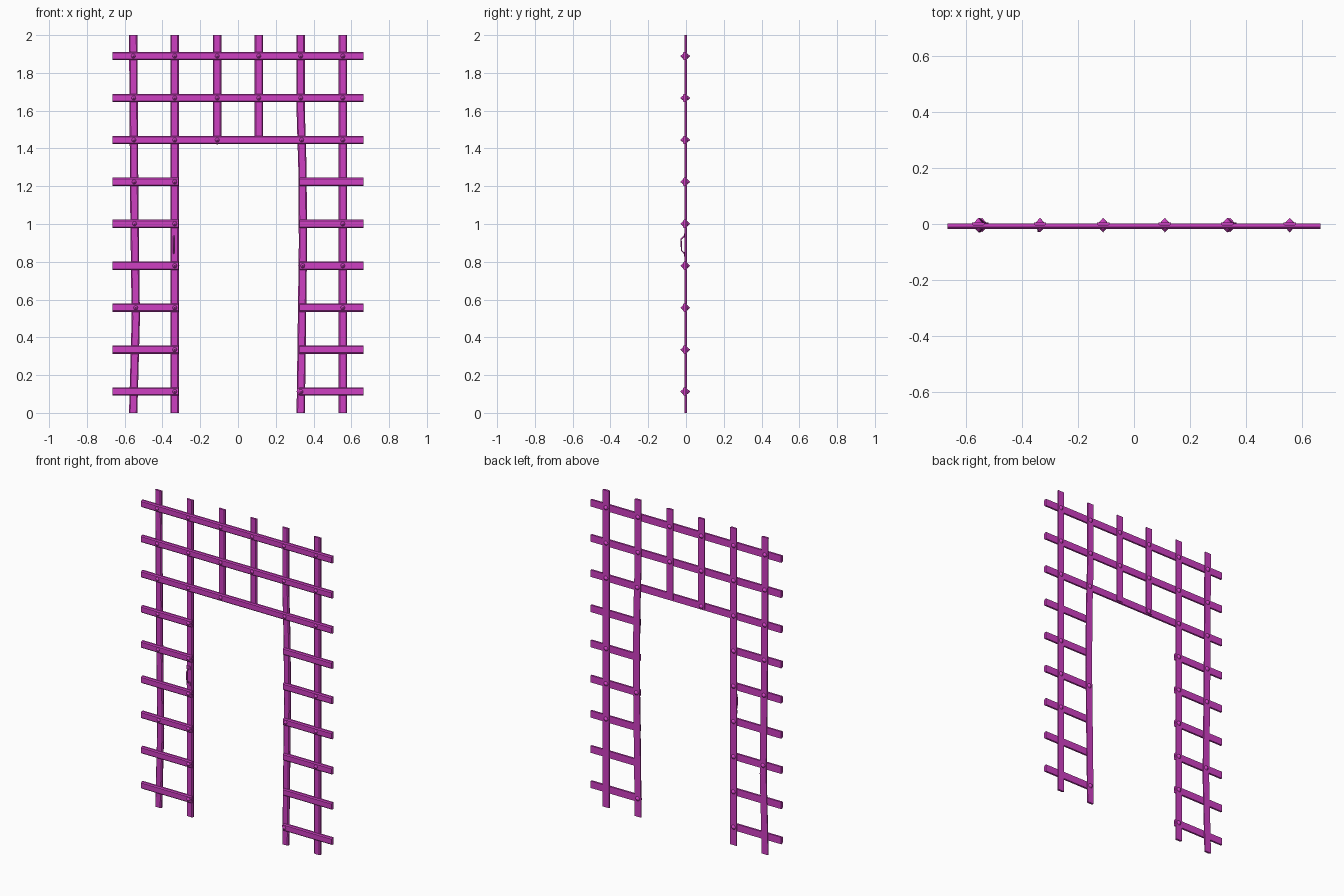
import bpy, bmesh
from math import pi, sin, cos
from mathutils import Vector

cube = bpy.data.objects.get("Cube")
if cube:
    bpy.data.objects.remove(cube, do_unlink=True)

magenta = bpy.data.materials.new("magenta paint")
magenta.use_nodes = True
colour = (0.62, 0.05, 0.54, 1)
magenta.diffuse_color = colour
magenta.node_tree.nodes["Principled BSDF"].inputs["Base Color"].default_value = colour


def add_object(name, bm):
    bmesh.ops.recalc_face_normals(bm, faces=bm.faces)
    mesh = bpy.data.meshes.new(name)
    bm.to_mesh(mesh)
    bm.free()
    mesh.materials.append(magenta)
    obj = bpy.data.objects.new(name, mesh)
    bpy.context.collection.objects.link(obj)


def slat(name, path, across, width, front, back):
    """Sweep a slat with chamfered front edges along a path."""
    bm = bmesh.new()
    h, c = width / 2, 0.006
    profile = [(-h, back), (h, back), (h, front + c), (h - c, front),
               (c - h, front), (-h, front + c)]
    rings = [[bm.verts.new(Vector(p) + Vector(across) * u + Vector((0, y, 0)))
              for u, y in profile] for p in path]
    n = len(profile)
    for a, b in zip(rings, rings[1:]):
        for i in range(n):
            j = (i + 1) % n
            bm.faces.new((a[i], a[j], b[j], b[i]))
    bm.faces.new(rings[0])
    bm.faces.new(rings[-1])
    add_object(name, bm)


# Upright slats, two of them slightly bowed
uprights = {
    "a": [(-0.555, 0), (-0.541, 0.5), (-0.549, 1.1), (-0.555, 2)],
    "b": [(-0.335, 0), (-0.335, 2)],
    "c": [(-0.11, 1.43), (-0.11, 2)],
    "d": [(0.11, 1.43), (0.11, 2)],
    "e": [(0.332, 0), (0.344, 0.9), (0.341, 1.3), (0.332, 1.6), (0.332, 2)],
    "f": [(0.555, 0), (0.555, 2)],
}
for key, pts in uprights.items():
    slat("upright_slat_" + key, [(x, 0, z) for x, z in pts], (1, 0, 0), 0.044, -0.007, 0.006)


def upright_x(key, z):
    """Centre of an upright at a given height."""
    pts = uprights[key]
    for (x0, z0), (x1, z1) in zip(pts, pts[1:]):
        if z <= z1:
            return x0 + (x1 - x0) * (z - z0) / (z1 - z0)


# Cross slats: three full rows over the opening, split rows beside it
# Each row lists the uprights that carry a nail there
nails = ["be", "b", "abf", "bef", "abf", "ab", "abcef", "abcdef", "abcdef"]
for row, keys in enumerate(nails):
    z = 0.113 + row * 0.222
    spans = [(-0.665, 0.665)] if row > 5 else [(-0.665, -0.315), (0.325, 0.665)]
    for part, (x0, x1) in enumerate(spans):
        slat(f"cross_slat_{row}_{part}", [(x0, 0, z), (x1, 0, z)], (0, 0, 1), 0.044, -0.017, 0.001)

    # Faceted nails with points at front and back
    for key in keys:
        bm = bmesh.new()
        centre = Vector((upright_x(key, z), -0.004, z))
        ring = [bm.verts.new(centre + Vector((cos(t * pi / 4), 0, sin(t * pi / 4))) * 0.024)
                for t in range(8)]
        for depth in (-0.026, 0.026):
            tip = bm.verts.new(centre + Vector((0, depth, 0)))
            for i in range(8):
                bm.faces.new((ring[i], ring[(i + 1) % 8], tip))
        add_object(f"nail_{row}_{key}", bm)

# Pull handle: a thin bow on the front of the inner upright
curve = bpy.data.curves.new("pull_handle", "CURVE")
curve.dimensions = "3D"
curve.bevel_depth = 0.004
curve.bevel_resolution = 1
curve.use_fill_caps = True
spline = curve.splines.new("POLY")
bow = [(-0.005, 0.84), (-0.024, 0.86), (-0.026, 0.92), (-0.005, 0.94)]
spline.points.add(len(bow) - 1)
for point, (y, z) in zip(spline.points, bow):
    point.co = (-0.34, y, z, 1)
curve.materials.append(magenta)
handle = bpy.data.objects.new("pull_handle", curve)
bpy.context.collection.objects.link(handle)

# Handle plates above and below the bow
for label, z in (("lower", 0.84), ("upper", 0.94)):
    bm = bmesh.new()
    bmesh.ops.create_cube(bm, size=1)
    for v in bm.verts:
        v.co = Vector((v.co.x * 0.026 - 0.34, v.co.y * 0.006 - 0.008, v.co.z * 0.022 + z))
    add_object(label + "_handle_plate", bm)
